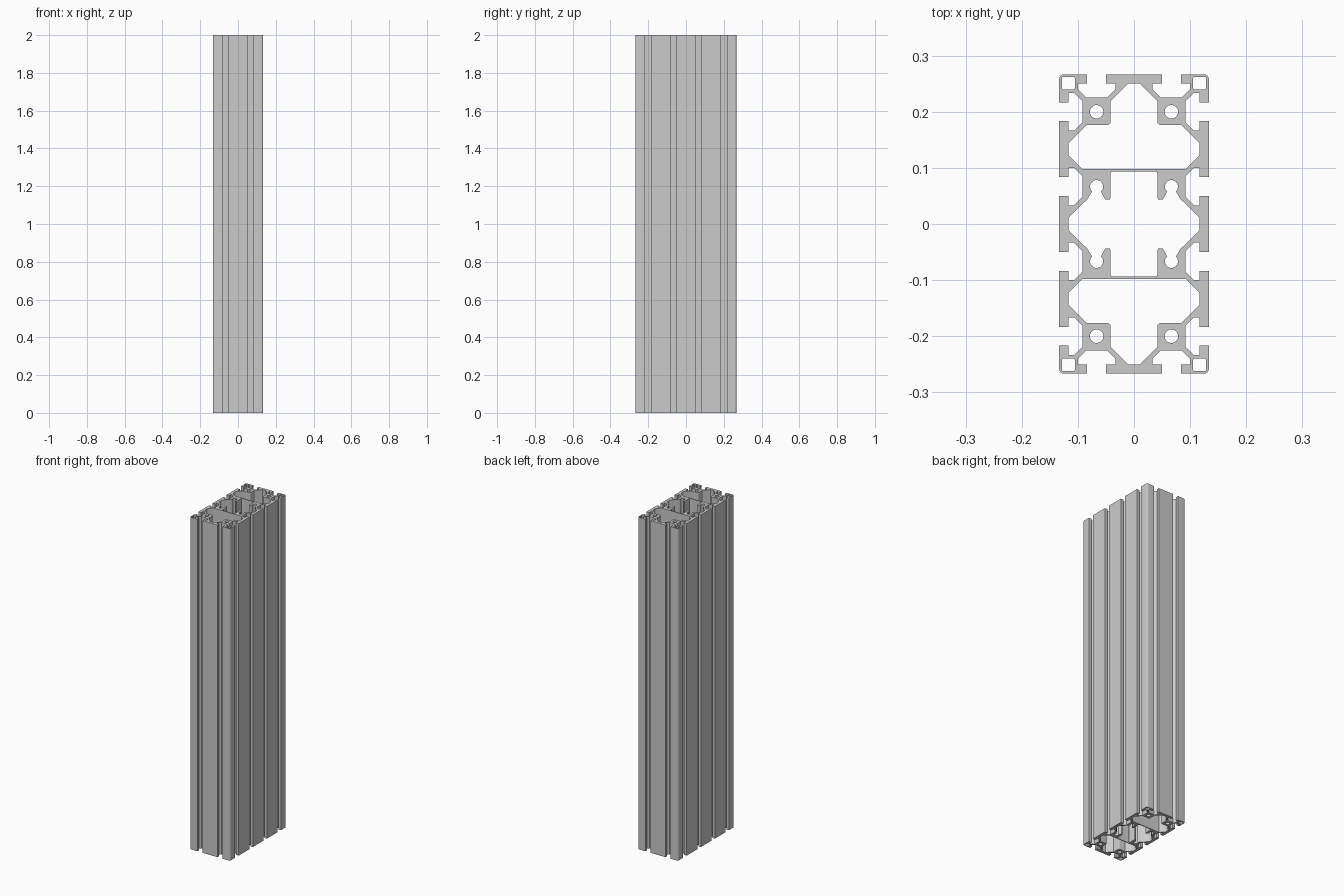
import bpy, bmesh
from math import cos, sin, tan, radians, pi
from mathutils import Vector

if "Cube" in bpy.data.objects:
    bpy.data.objects.remove(bpy.data.objects["Cube"])

S = 1 / 300      # profile is drawn in millimetres
LENGTH = 600


def mirror_x(pts):
    return [(-x, y, r) for x, y, r in reversed(pts)]


def mirror_y(pts):
    return [(x, -y, r) for x, y, r in reversed(pts)]


def four_way(q):
    half = q + mirror_x(q)
    return half + mirror_y(half)


def rounded(pts, seg=4):
    """Closed loop of (x, y, radius) with filleted corners."""
    out = []
    for i, (x, y, r) in enumerate(pts):
        p = Vector((x, y))
        if r == 0:
            out.append(p)
            continue
        a = (Vector(pts[i - 1][:2]) - p).normalized()
        b = (Vector(pts[(i + 1) % len(pts)][:2]) - p).normalized()
        d = r / tan(a.angle(b) / 2)
        c = p + (a + b).normalized() * (r / sin(a.angle(b) / 2))
        s, e = p + a * d - c, p + b * d - c
        sweep = s.angle_signed(e)
        for k in range(seg + 1):
            t = -sweep * k / seg
            out.append(c + Vector((s.x * cos(t) - s.y * sin(t), s.x * sin(t) + s.y * cos(t))))
    return out


def arc(cx, cy, r, a0, a1, n):
    return [(cx + r * cos(radians(a0 + (a1 - a0) * k / n)),
             cy + r * sin(radians(a0 + (a1 - a0) * k / n)), 0) for k in range(n + 1)]


def side_slot(c):
    """T-slot opening on the +x side, listed upwards."""
    low = [(40, c - 5, 0), (35, c - 5, 0), (35, c - 10, 0), (32, c - 10, 0), (27.5, c - 5.5, 0)]
    return low + [(x, 2 * c - y, r) for x, y, r in reversed(low)]


# outer outline: two side slots, rounded corner, one end slot
end_slot = [(y - 0, x + 40, r) for x, y, r in reversed(side_slot(20))]
outline = four_way(side_slot(20) + side_slot(60) + [(40, 80, 2.5)] + end_slot)

# end chambers
half = [(27.7, 29.4, 0.8), (35, 36.7, 0.8), (35, 43.3, 0.8), (25.4, 52.9, 0.8),
        (12.5, 52.9, 2), (12.5, 65.8, 0.5), (3.3, 75, 0.5)]
chamber = half + mirror_x(half)

# middle chamber with open screw channels
middle = four_way([(35, 3.4, 0.8), (24.8, 13.4, 1)] + arc(20, 20, 3.5, -47, 227, 20)
                  + [(15.4, 13, 1.1), (12.5, 13, 1.1), (12.5, 28, 1)])

# corner hollows and round screw holes
lo, hi = 31.6, 38.5
corner = [(x, y + 40.2, 0.9) for x, y in ((lo, lo), (hi, lo), (hi, hi), (lo, hi))]
screw = arc(20, 60, 3.6, 0, 345, 23)

loops = [outline, chamber, mirror_y(chamber), middle]
for h in (corner, screw):
    loops += [h, mirror_x(h), mirror_y(h), mirror_x(mirror_y(h))]

# filled and extruded profile
curve = bpy.data.curves.new("profile", 'CURVE')
curve.dimensions = '2D'
curve.fill_mode = 'BOTH'
curve.extrude = LENGTH / 2
for loop in loops:
    pts = rounded(loop)
    sp = curve.splines.new('POLY')
    sp.points.add(len(pts) - 1)
    for sp_pt, p in zip(sp.points, pts):
        sp_pt.co = (p.x, p.y, 0, 1)
    sp.use_cyclic_u = True
temp = bpy.data.objects.new("profile", curve)
bpy.context.collection.objects.link(temp)
mesh = bpy.data.meshes.new_from_object(temp.evaluated_get(bpy.context.evaluated_depsgraph_get()))
bpy.data.objects.remove(temp)

bm = bmesh.new()
bm.from_mesh(mesh)
bmesh.ops.remove_doubles(bm, verts=bm.verts, dist=0.01)
for v in bm.verts:
    v.co = Vector((v.co.x, v.co.y, v.co.z + LENGTH / 2)) * S
bmesh.ops.recalc_face_normals(bm, faces=bm.faces)
bm.to_mesh(mesh)
bm.free()

rail = bpy.data.objects.new("slotted_rail", mesh)
bpy.context.collection.objects.link(rail)
bpy.context.view_layer.objects.active = rail
rail.select_set(True)
bpy.ops.object.shade_smooth_by_angle(angle=radians(30))
